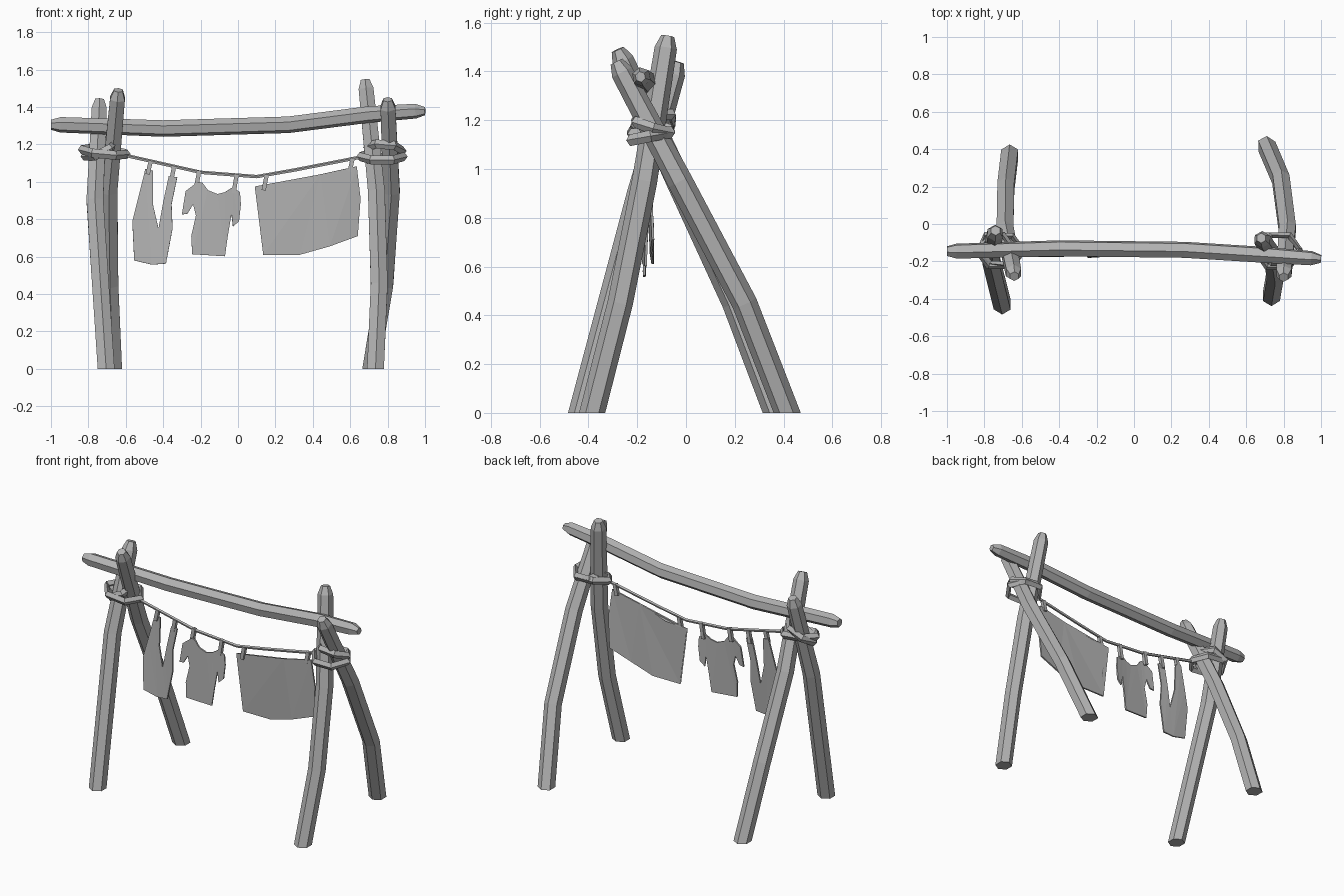
import bpy
import bmesh
from math import cos, sin, pi
from mathutils import Vector, Matrix

cube = bpy.data.objects.get("Cube")
if cube:
    bpy.data.objects.remove(cube, do_unlink=True)

grey = bpy.data.materials.new("plain grey")
grey.use_nodes = True
GREY = (0.45, 0.45, 0.45, 1)
grey.diffuse_color = GREY
grey.node_tree.nodes["Principled BSDF"].inputs["Base Color"].default_value = GREY


def finish(name, bm):
    """Turn a bmesh into a flat shaded object."""
    bmesh.ops.recalc_face_normals(bm, faces=bm.faces)
    mesh = bpy.data.meshes.new(name)
    bm.to_mesh(mesh)
    bm.free()
    mesh.materials.append(grey)
    obj = bpy.data.objects.new(name, mesh)
    bpy.context.collection.objects.link(obj)
    return obj


def sweep(name, path, radii, sides=6, closed=False, up=(0, 1, 0), turn=0, flat=1, floor=False):
    """Sweep a polygon along a path, with its first corner towards 'up'."""
    bm = bmesh.new()
    pts = [Vector(p) for p in path]
    n = len(pts)
    rings = []
    for i, p in enumerate(pts):
        if closed:
            along = pts[(i + 1) % n] - pts[i - 1]
        else:
            along = pts[min(i + 1, n - 1)] - pts[max(i - 1, 0)]
        along.normalize()
        u = Vector(up)
        u = (u - along * u.dot(along)).normalized()
        v = along.cross(u)
        ring = []
        for k in range(sides):
            a = 2 * pi * k / sides + turn
            ring.append(bm.verts.new(p + radii[i] * (u * cos(a) + v * sin(a) * flat)))
        rings.append(ring)
    for i in range(n if closed else n - 1):
        a, b = rings[i], rings[(i + 1) % n]
        for k in range(sides):
            m = (k + 1) % sides
            bm.faces.new((a[k], a[m], b[m], b[k]))
    if not closed:
        bm.faces.new(rings[0])
        bm.faces.new(rings[-1])
    if floor:
        # Saw the foot off level with the ground
        cut = bmesh.ops.bisect_plane(bm, geom=bm.verts[:] + bm.edges[:] + bm.faces[:],
                                     plane_co=(0, 0, 0), plane_no=(0, 0, 1), clear_inner=True)
        edges = [e for e in cut["geom_cut"] if isinstance(e, bmesh.types.BMEdge)]
        bmesh.ops.holes_fill(bm, edges=edges)
    return finish(name, bm)


def pole(name, path):
    """A leg: the foot runs below ground for the saw cut, the tip is chamfered."""
    pts = [Vector(p) for p in path]
    foot = pts[0] + (pts[0] - pts[1]).normalized() * 0.08
    tip = pts[-1] + (pts[-2] - pts[-1]).normalized() * 0.05
    middle = pts[1:-1]
    radii = [0.052] * (len(middle) + 1) + [0.046, 0.027]
    sweep(name, [foot] + middle + [tip, pts[-1]], radii, floor=True)


# Crossed legs
pole("right_front_leg", [(-0.705, -0.43, 0), (-0.735, -0.31, 0.45), (-0.765, -0.19, 0.9), (-0.74, -0.035, 1.44)])
pole("right_back_leg", [(-0.665, 0.37, 0), (-0.685, 0.2, 0.45), (-0.69, -0.03, 0.95), (-0.64, -0.28, 1.49)])
pole("left_front_leg", [(0.735, -0.385, 0), (0.755, -0.27, 0.45), (0.74, -0.17, 0.95), (0.68, -0.075, 1.545)])
pole("left_back_leg", [(0.71, 0.415, 0), (0.785, 0.24, 0.45), (0.82, -0.025, 0.95), (0.8, -0.285, 1.44)])

# Crossbar
sweep("crossbar",
      [(-1, -0.145, 1.305), (-0.95, -0.145, 1.305), (-0.4, -0.13, 1.285), (0.27, -0.138, 1.305),
       (0.7, -0.165, 1.36), (0.95, -0.183, 1.378), (1, -0.187, 1.378)],
      [0.027, 0.042, 0.045, 0.045, 0.045, 0.04, 0.022], up=(0, 0, 1), turn=0.2)


# Lashings around each crossing
def lashing(name, centre, rx, ry, tilt_x, tilt_y):
    turn = Matrix.Rotation(tilt_y, 3, "Y") @ Matrix.Rotation(tilt_x, 3, "X")
    path = [Vector(centre) + turn @ Vector((rx * cos(k * pi / 3), ry * sin(k * pi / 3), 0))
            for k in range(6)]
    sweep(name, path, [0.024] * 6, sides=4, closed=True, up=(0, 0, 1), flat=0.7)


lashing("right_lashing_low", (-0.715, -0.145, 1.16), 0.125, 0.095, 0.15, 0.1)
lashing("right_lashing_high", (-0.735, -0.135, 1.18), 0.1, 0.095, 0.3, -0.45)
lashing("left_lashing_low", (0.77, -0.145, 1.135), 0.12, 0.1, 0.2, 0)
lashing("left_lashing_high", (0.785, -0.135, 1.175), 0.1, 0.09, -0.3, 0.1)

# Clothes line
LINE = [(-0.72, -0.15, 1.165), (-0.6, -0.15, 1.14), (-0.2, -0.15, 1.05), (0.1, -0.15, 1.027),
        (0.3, -0.15, 1.062), (0.65, -0.15, 1.13), (0.74, -0.15, 1.14)]
sweep("clothes_line", LINE, [0.01] * len(LINE), sides=5, up=(0, 0, 1))


# Laundry, cut from outlines and gently curled
def cloth(name, outline):
    bm = bmesh.new()
    verts = [bm.verts.new((x, -0.15 + 0.04 * (x - 0.1) * (1.1 - z) / 0.4 + 0.012 * sin(9 * x), z))
             for x, z in outline]
    face = bm.faces.new(verts)
    bmesh.ops.triangulate(bm, faces=[face])
    obj = finish(name, bm)
    solid = obj.modifiers.new("thickness", "SOLIDIFY")
    solid.thickness = 0.01
    solid.offset = 0


cloth("trousers", [(-0.495, 1.07), (-0.535, 0.91), (-0.565, 0.79), (-0.555, 0.58), (-0.46, 0.557),
                   (-0.385, 0.563), (-0.35, 0.75), (-0.355, 0.88), (-0.325, 1.025), (-0.37, 1.03),
                   (-0.4, 0.89), (-0.425, 0.75), (-0.455, 0.88), (-0.455, 1.06)])
cloth("shirt", [(-0.215, 1.0), (-0.28, 0.95), (-0.3, 0.825), (-0.27, 0.83), (-0.24, 0.88),
                (-0.225, 0.82), (-0.25, 0.71), (-0.245, 0.613), (-0.07, 0.602), (-0.055, 0.71),
                (-0.035, 0.83), (-0.027, 0.76), (0.005, 0.79), (0.015, 0.88), (0.01, 0.945),
                (-0.03, 0.97), (-0.07, 0.945), (-0.11, 0.935), (-0.16, 0.955), (-0.19, 0.995)])
cloth("sheet", [(0.09, 0.975), (0.24, 0.985), (0.44, 1.04), (0.635, 1.083), (0.655, 0.91),
                (0.64, 0.71), (0.49, 0.655), (0.33, 0.61), (0.135, 0.61), (0.15, 0.77)])

# Pegs
PEGS = [(-0.475, 1.11, 1.04), (-0.35, 1.08, 1.0), (-0.215, 1.06, 0.975), (-0.015, 1.04, 0.94),
        (0.145, 1.035, 0.955), (0.605, 1.125, 1.055)]
for i, (x, top, low) in enumerate(PEGS):
    sweep(f"peg_{i + 1}", [(x + 0.008, -0.15, top), (x - 0.008, -0.15, low)], [0.016] * 2,
          sides=4, turn=pi / 4)
